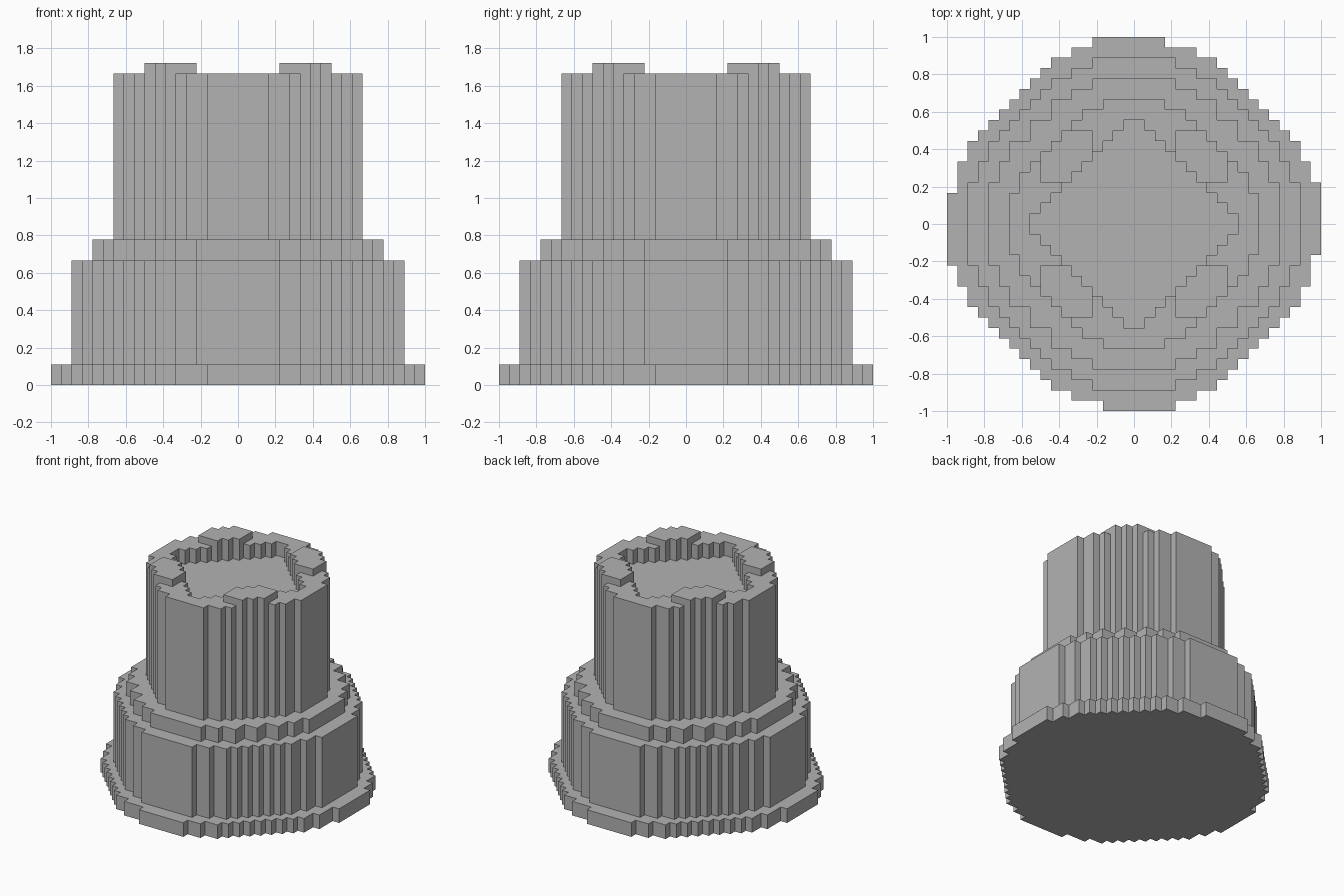
import bpy
import bmesh

cube = bpy.data.objects.get("Cube")
if cube:
    bpy.data.objects.remove(cube, do_unlink=True)

UNIT = 1 / 18  # size of one block

grey = bpy.data.materials.new("stone_grey")
grey.use_nodes = True
grey.diffuse_color = (0.45, 0.45, 0.45, 1)
grey.node_tree.nodes["Principled BSDF"].inputs["Base Color"].default_value = (0.45, 0.45, 0.45, 1)


def turn(points, quarter):
    for _ in range(quarter):
        points = [(y, -x) for x, y in points]
    return points


def stepped_outline(corners):
    """Join outer corners of one quadrant with right-angled steps, repeated four times."""
    steps = [corners[0]]
    for (x, _), (nx, ny) in zip(corners, corners[1:]):
        steps += [(x, ny), (nx, ny)]
    return [p for quarter in range(4) for p in turn(steps, quarter)]


def diagonal(first, last, total):
    return [(x, total - x) for x in range(first, last + 1)]


def prism(name, outline, bottom, top):
    bm = bmesh.new()
    face = bm.faces.new([bm.verts.new((x * UNIT, y * UNIT, bottom * UNIT)) for x, y in outline])
    moved = bmesh.ops.extrude_face_region(bm, geom=[face])["geom"]
    bmesh.ops.translate(bm, vec=(0, 0, (top - bottom) * UNIT),
                        verts=[v for v in moved if isinstance(v, bmesh.types.BMVert)])
    bmesh.ops.recalc_face_normals(bm, faces=bm.faces)
    mesh = bpy.data.meshes.new(name)
    bm.to_mesh(mesh)
    bm.free()
    mesh.materials.append(grey)
    obj = bpy.data.objects.new(name, mesh)
    bpy.context.collection.objects.link(obj)
    return obj


# Stacked round tiers
prism("base_plate", stepped_outline(
    [(3, 18), (6, 17)] + diagonal(8, 16, 24) + [(17, 6), (18, 4)]), 0, 2)
prism("lower_drum", stepped_outline(
    [(4, 16), (6, 15)] + diagonal(8, 14, 22) + [(15, 6), (16, 4)]), 2, 12)
prism("collar", stepped_outline(
    [(4, 14), (6, 13), (8, 12), (10, 10), (12, 8), (13, 6), (14, 4)]), 12, 14)
tower = prism("tower", stepped_outline(
    [(3, 12)] + diagonal(5, 11, 16) + [(12, 3)]), 14, 30)

# Diamond-shaped recess in the tower top
cutter = prism("recess_cutter", stepped_outline(diagonal(1, 10, 11)), 28, 32)
cutter.hide_render = True
cut = tower.modifiers.new("recess", 'BOOLEAN')
cut.operation = 'DIFFERENCE'
cut.solver = 'EXACT'
cut.object = cutter
bpy.context.view_layer.update()
evaluated = tower.evaluated_get(bpy.context.evaluated_depsgraph_get())
carved = bpy.data.meshes.new_from_object(evaluated)
tower.modifiers.clear()
tower.data = carved
bpy.data.objects.remove(cutter, do_unlink=True)

# Four raised merlons on the rim
merlon = [(4, 9), (7, 9), (7, 8), (8, 8), (8, 7), (9, 7), (9, 4),
          (6, 4), (6, 5), (5, 5), (5, 6), (4, 6)]
for quarter, side in enumerate(("back_left", "front_left", "front_right", "back_right")):
    prism("merlon_" + side, turn(merlon, quarter), 30, 31)
